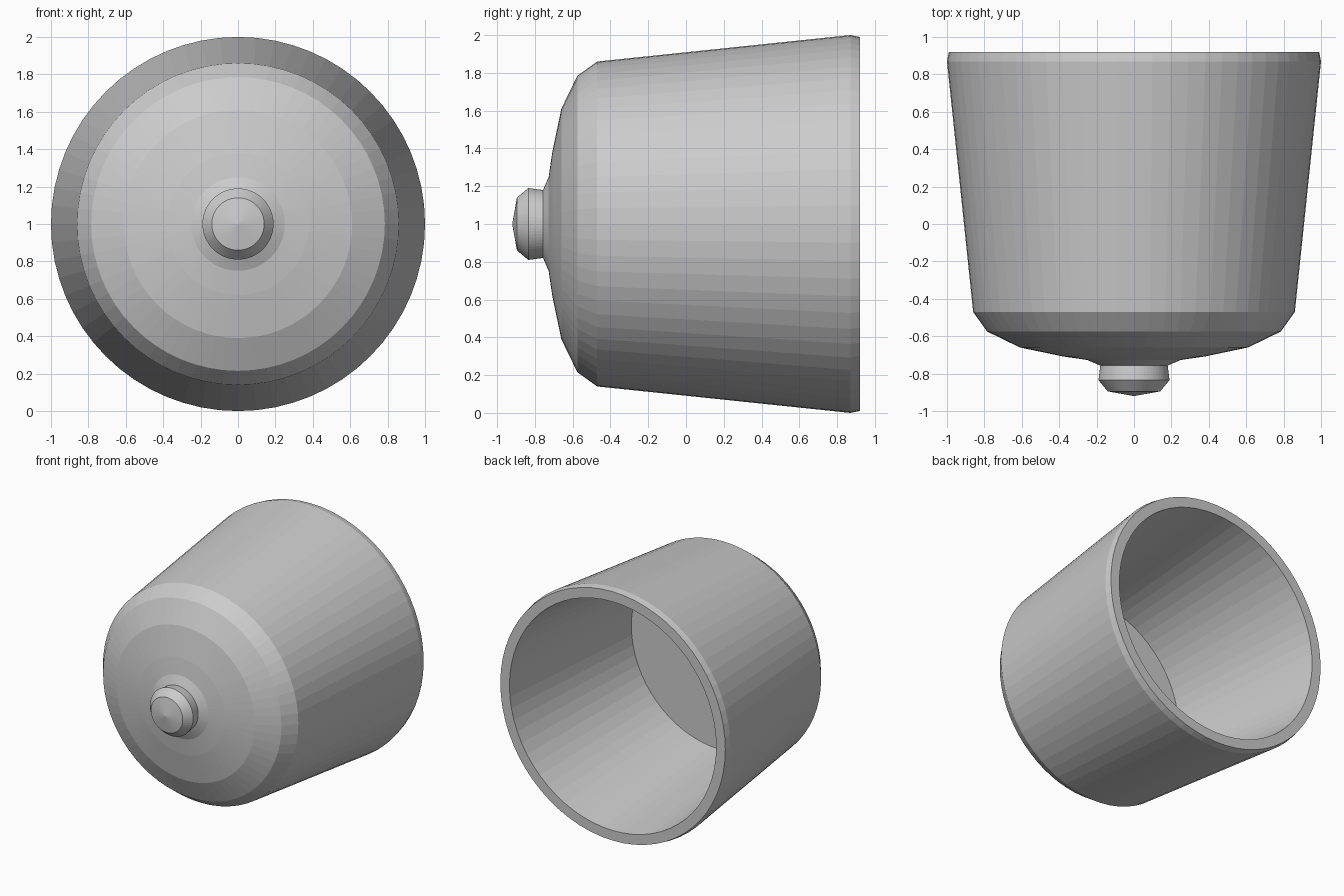
import bpy, bmesh, math

if "Cube" in bpy.data.objects:
    bpy.data.objects.remove(bpy.data.objects["Cube"])

SIDES = 64
AXIS_Z = 1.0

# Cross-section as (radius, y): knob tip, domed front, tapered wall, rim, hollow inside
PROFILE = [
    (0.0, -0.92), (0.14, -0.895), (0.19, -0.835), (0.18, -0.757),
    (0.25, -0.727), (0.38, -0.708), (0.61, -0.66), (0.785, -0.575),
    (0.86, -0.47), (1.0, 0.87), (0.99, 0.92),
    (0.91, 0.92), (0.775, -0.42), (0.0, -0.42),
]


def lathe(name, profile, sides):
    """Revolve a profile around the horizontal y axis at height AXIS_Z."""
    bm = bmesh.new()
    rings = []
    for r, y in profile:
        if r == 0:
            rings.append([bm.verts.new((0, y, AXIS_Z))] * sides)
        else:
            angles = [2 * math.pi * i / sides for i in range(sides)]
            rings.append([bm.verts.new((r * math.sin(a), y, AXIS_Z + r * math.cos(a)))
                          for a in angles])
    for a, b in zip(rings, rings[1:]):
        for i in range(sides):
            j = (i + 1) % sides
            corners = dict.fromkeys((a[i], a[j], b[j], b[i]))
            bm.faces.new(list(corners))
    bmesh.ops.recalc_face_normals(bm, faces=bm.faces[:])
    mesh = bpy.data.meshes.new(name)
    bm.to_mesh(mesh)
    bm.free()
    obj = bpy.data.objects.new(name, mesh)
    bpy.context.collection.objects.link(obj)
    return obj


# Hollow cup lying on its side, with the knob on its closed end
lathe("cup_with_knob", PROFILE, SIDES)
